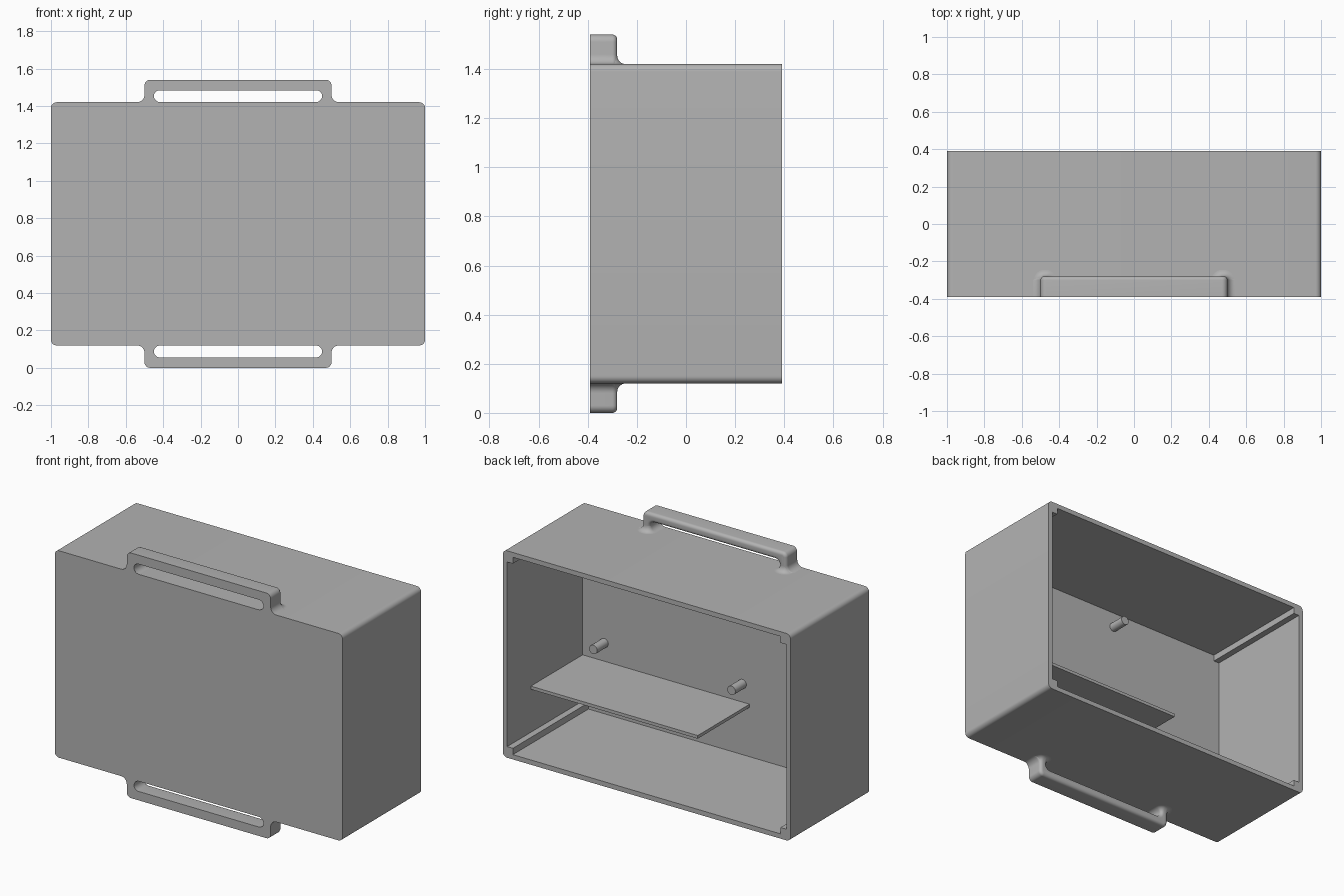
import bpy, bmesh, math

if "Cube" in bpy.data.objects:
    bpy.data.objects.remove(bpy.data.objects["Cube"])

grey = bpy.data.materials.new("plain grey")
grey.diffuse_color = (0.45, 0.45, 0.45, 1)
grey.use_nodes = True
grey.node_tree.nodes["Principled BSDF"].inputs["Base Color"].default_value = grey.diffuse_color

Y0, Y1 = -0.39, 0.39          # front and open back
ZB, ZT = 0.12, 1.42           # case bottom and top
WALL, RIDGE = 0.03, 0.04


def arc(cx, cz, r, a0, a1, n=8):
    return [(cx + r * math.cos(math.radians(a0 + (a1 - a0) * i / n)),
             cz + r * math.sin(math.radians(a0 + (a1 - a0) * i / n))) for i in range(n + 1)]


def loft(name, rings, smooth=True):
    """Join equal-sized closed rings of 3D points and cap both ends."""
    bm = bmesh.new()
    rows = [[bm.verts.new(p) for p in ring] for ring in rings]
    n = len(rows[0])
    for a, b in zip(rows, rows[1:]):
        for i in range(n):
            j = (i + 1) % n
            bm.faces.new((a[i], a[j], b[j], b[i]))
    bm.faces.new(rows[0])
    bm.faces.new(rows[-1])
    bmesh.ops.recalc_face_normals(bm, faces=bm.faces)
    me = bpy.data.meshes.new(name)
    bm.to_mesh(me)
    bm.free()
    ob = bpy.data.objects.new(name, me)
    bpy.context.collection.objects.link(ob)
    me.materials.append(grey)
    if smooth:
        shade(ob)
    return ob


def shade(ob):
    bpy.ops.object.select_all(action='DESELECT')
    ob.select_set(True)
    bpy.context.view_layer.objects.active = ob
    bpy.ops.object.shade_smooth_by_angle(angle=math.radians(35))


def extrude(name, pts, y0, y1, smooth=True):
    return loft(name, [[(x, y, z) for x, z in pts] for y in (y0, y1)], smooth)


# Case: rounded block hollowed from the back, leaving square ridges in the corners
r = 0.03
outer = (arc(1 - r, ZT - r, r, 90, 0) + arc(1 - r, ZB + r, r, 0, -90)
         + arc(-1 + r, ZB + r, r, -90, -180) + arc(-1 + r, ZT - r, r, 180, 90))
case = extrude("case", outer, Y0, Y1, False)

X, zb, zt = 1 - WALL, ZB + WALL, ZT - WALL
half = [(X - RIDGE, zt), (X - RIDGE, zt - RIDGE), (X, zt - RIDGE),
        (X, zb + RIDGE), (X - RIDGE, zb + RIDGE), (X - RIDGE, zb)]
cavity = extrude("cavity_cutter", half + [(-x, z) for x, z in reversed(half)],
                 Y0 + WALL, Y1 + 0.1, False)
cavity.hide_render = True
cut = case.modifiers.new("hollow", 'BOOLEAN')
cut.operation, cut.solver, cut.object = 'DIFFERENCE', 'EXACT', cavity
bpy.context.view_layer.objects.active = case
bpy.ops.object.modifier_apply(modifier=cut.name)
bpy.data.objects.remove(cavity)
shade(case)

# Shelf fixed to the front wall and one side wall
extrude("shelf", [(-0.19, 0.46), (0.98, 0.46), (0.98, 0.48), (-0.19, 0.48)], Y0 + 0.02, 0.155)

# Four mounting pegs on the inside of the front wall
for x in (-0.14, 0.82):
    for z in (0.595, 1.29):
        extrude("mounting_peg", arc(x, z, 0.028, 0, 360 - 15, 23), Y0 + 0.02, -0.25)


# Carry handles: arch with rounded rear edges and flared feet
def arch(d):
    """Arch outline shrunk by d, as (x, height above the case)."""
    out = ([(0.54, -0.028)] + arc(0.54, 0.04, 0.04 + d, 270, 180)
           + arc(0.47, 0.09, 0.03 - d, 0, 90))
    slot = [(0.418, -0.028)] + arc(0.418, 0.032, 0.032 + d, -90, 90, 16)
    return (out + [(-x, h) for x, h in reversed(out)]
            + [(-x, h) for x, h in slot] + list(reversed(slot)))


def foot(side, h):
    """Cross-section of a handle foot at height h, widening towards the case."""
    R = 0.035
    f = R - math.sqrt(max(0, R * R - (R - h) ** 2))
    c = 0.02 + f
    a, b, back = 0.45 - f, 0.5 + f, -0.28 + f
    pts = ([(b, Y0 + 0.001)] + arc(b - c, back - c, c, 0, 90)
           + arc(a + c, back - c, c, 90, 180) + [(a, Y0 + 0.001)])
    return [(side * x, y) for x, y in pts]


for label, base, s in (("top", ZT, 1), ("bottom", ZB, -1)):
    layers = [(Y0, 0)] + [(-0.30 + 0.02 * math.sin(t), 0.02 * (1 - math.cos(t)))
                          for t in (math.pi / 2 * i / 6 for i in range(7))]
    loft(label + "_handle", [[(x, y, base + s * h) for x, h in arch(d)] for y, d in layers])
    for side in (-1, 1):
        heights = [0.035 * (1 - math.cos(math.pi / 2 * i / 8)) for i in range(9)]
        rings = [[(x, y, base + s * h) for x, y in foot(side, h)] for h in heights]
        loft(label + "_handle_foot", rings)
